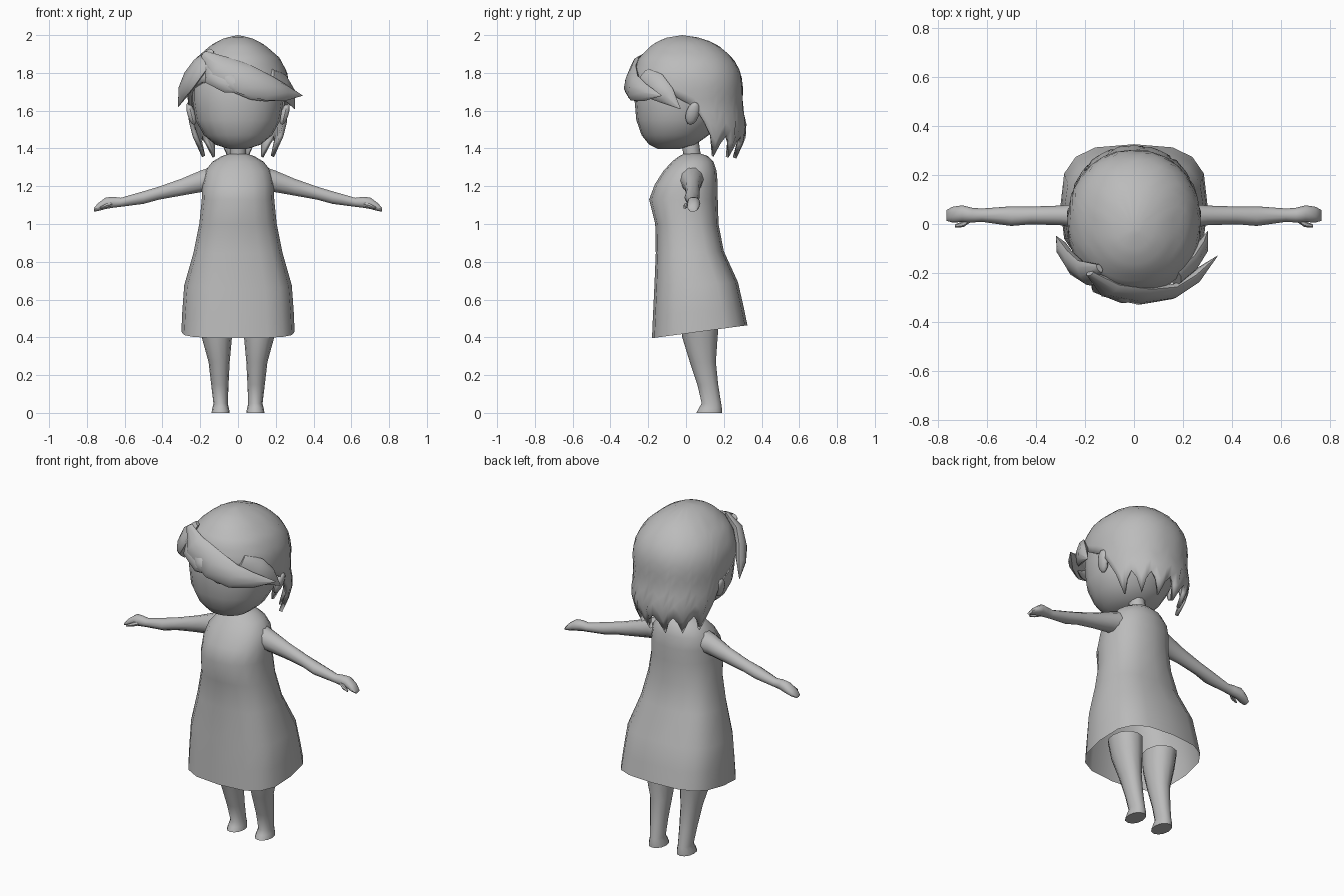
import bpy, bmesh, math
from mathutils import Vector

grey = bpy.data.materials.new("plain_grey")
grey.diffuse_color = (0.5, 0.5, 0.5, 1)


def finish(name, bm, angle=50):
    bmesh.ops.remove_doubles(bm, verts=bm.verts, dist=0.0005)
    bmesh.ops.recalc_face_normals(bm, faces=bm.faces)
    me = bpy.data.meshes.new(name)
    bm.to_mesh(me)
    bm.free()
    me.materials.append(grey)
    ob = bpy.data.objects.new(name, me)
    bpy.context.collection.objects.link(ob)
    bpy.ops.object.select_all(action='DESELECT')
    ob.select_set(True)
    bpy.context.view_layer.objects.active = ob
    bpy.ops.object.shade_smooth_by_angle(angle=math.radians(angle))
    return ob


def loft(name, rings, cap_start=True, cap_end=True, angle=50):
    """Skin a list of closed point rings."""
    bm = bmesh.new()
    vs = [[bm.verts.new(p) for p in r] for r in rings]
    n = len(rings[0])
    for a, b in zip(vs, vs[1:]):
        for i in range(n):
            j = (i + 1) % n
            bm.faces.new((a[i], a[j], b[j], b[i]))
    if cap_start:
        bm.faces.new(vs[0])
    if cap_end:
        bm.faces.new(vs[-1])
    return finish(name, bm, angle)


def oval(a, hw, yf, yb, power=2.0):
    """Point on a rounded outline; angle 0 is the front, 180 the back."""
    s, c = math.sin(a), -math.cos(a)
    e = 2 / power
    return (math.copysign(abs(s) ** e, s) * hw,
            (yf + yb) / 2 + math.copysign(abs(c) ** e, c) * (yb - yf) / 2)


def level(z, hw, yf, yb, n=16, power=2.0, tilt=0.0, cx=0.0):
    ring = []
    for i in range(n):
        x, y = oval(2 * math.pi * i / n, hw, yf, yb, power)
        ring.append((x + cx, y, z + tilt * y))
    return ring


# dress: flared, open at the hem
dress = [(0.42, 0.30, -0.18, 0.325, 3.0, 0.135), (0.53, 0.295, -0.175, 0.305, 2.9, 0.10),
         (0.67, 0.285, -0.168, 0.275, 2.8, 0.08), (0.85, 0.235, -0.16, 0.20, 2.6, 0.03),
         (1.00, 0.205, -0.163, 0.172, 2.4, 0), (1.13, 0.192, -0.195, 0.168, 2.3, 0),
         (1.21, 0.19, -0.165, 0.168, 2.3, 0), (1.28, 0.175, -0.12, 0.162, 2.2, 0),
         (1.33, 0.135, -0.075, 0.145, 2.1, 0), (1.36, 0.085, -0.035, 0.115, 2, 0),
         (1.372, 0.045, -0.008, 0.08, 2, 0)]
loft("dress", [level(z, w, f, b, 16, p, t) for z, w, f, b, p, t in dress], False, True)

# neck and head
loft("neck", [level(z, 0.045, -0.01 - d, 0.082 - d, 10) for z, d in ((1.34, 0), (1.47, 0.02))])
head = [(1.398, 0.05, -0.15, -0.03), (1.42, 0.12, -0.195, 0.05), (1.47, 0.18, -0.235, 0.12),
        (1.55, 0.225, -0.263, 0.17), (1.65, 0.24, -0.272, 0.20), (1.75, 0.24, -0.27, 0.22),
        (1.85, 0.20, -0.22, 0.20), (1.93, 0.10, -0.12, 0.10)]
loft("head", [level(*r, n=20, power=2.15) for r in head])

# limbs and ears, mirrored
arm = [(0.10, 0.03, 1.25, 0.075, 0.07), (0.20, 0.03, 1.225, 0.055, 0.06),
       (0.30, 0.035, 1.195, 0.04, 0.047), (0.42, 0.035, 1.163, 0.036, 0.036),
       (0.50, 0.032, 1.14, 0.04, 0.035), (0.62, 0.036, 1.115, 0.027, 0.025),
       (0.66, 0.036, 1.115, 0.03, 0.03), (0.70, 0.042, 1.11, 0.034, 0.032),
       (0.74, 0.038, 1.09, 0.032, 0.022), (0.763, 0.035, 1.075, 0.022, 0.010)]
leg = [(0.50, 0.12, 0.088, -0.035, 0.175), (0.40, 0.112, 0.08, -0.02, 0.167),
       (0.27, 0.10, 0.056, 0.02, 0.158), (0.15, 0.096, 0.046, 0.06, 0.17),
       (0.05, 0.092, 0.038, 0.083, 0.186), (0.025, 0.092, 0.044, 0.068, 0.19),
       (0.0, 0.092, 0.048, 0.055, 0.19)]
for s, side in ((-1, "left"), (1, "right")):
    rings = []
    for x, y, z, ry, rz in arm:
        rings.append([(s * x, y + ry * math.cos(k * math.pi / 5), z + rz * math.sin(k * math.pi / 5))
                      for k in range(10)])
    loft(side + "_arm", rings)
    # thumb
    thumb = [(0.665, 0.02, 1.105, 0.012), (0.695, 0.0, 1.098, 0.013), (0.73, -0.008, 1.085, 0.006)]
    loft(side + "_thumb", [[(s * x, y + r * math.cos(k * math.pi / 3), z + r * math.sin(k * math.pi / 3))
                            for k in range(6)] for x, y, z, r in thumb])
    loft(side + "_leg", [level(z, w, f, b, 12, 2.1, 0, s * cx) for z, cx, w, f, b in leg])
    bm = bmesh.new()
    bmesh.ops.create_uvsphere(bm, u_segments=10, v_segments=7, radius=1)
    for v in bm.verts:
        v.co = (s * (0.248 + 0.022 * v.co.x + 0.015 * v.co.z),
                0.035 + 0.036 * v.co.y + 0.012 * v.co.z, 1.585 + 0.06 * v.co.z)
    finish(side + "_ear", bm)

# hair shell: each column runs from a jagged edge up to the crown
shell = [(1.33, 0.20, -0.20, 0.265), (1.45, 0.25, -0.25, 0.315), (1.52, 0.268, -0.27, 0.322),
         (1.62, 0.262, -0.28, 0.298), (1.72, 0.272, -0.29, 0.302), (1.80, 0.262, -0.28, 0.292),
         (1.88, 0.22, -0.25, 0.248), (1.95, 0.14, -0.18, 0.165), (1.985, 0.072, -0.11, 0.085),
         (2.0, 0.0, -0.02, -0.02)]
edge = [(0, 1.76), (45, 1.75), (65, 1.72), (80, 1.67), (96, 1.62), (104, 1.53), (112, 1.43), (180, 1.42)]


def lerp_table(t, x):
    for a, b in zip(t, t[1:]):
        if x <= b[0]:
            k = max(0, (x - a[0]) / (b[0] - a[0]))
            return [p + (q - p) * k for p, q in zip(a[1:], b[1:])]
    return list(t[-1][1:])


COLS, ROWS = 56, 12
grid = []
for r in range(ROWS + 1):
    ring = []
    for c in range(COLS):
        deg = 360 * c / COLS
        low = lerp_table(edge, min(deg, 360 - deg))[0]
        if min(deg, 360 - deg) > 108:
            low += (-0.075, 0.0, 0.04, 0.0)[(c + 2) % 4]
        t = r / ROWS
        z = low + (2.0 - low) * (1 - (1 - t) ** 1.6)
        hw, f, b = lerp_table(shell, z)
        x, y = oval(math.radians(deg), hw, f, b, 2.15)
        ring.append((x, y, z))
    grid.append(ring)
hair = loft("hair", grid, False, False, 60)
mod = hair.modifiers.new("thickness", 'SOLIDIFY')
mod.thickness = 0.02
mod.offset = -1

# hair locks: flattened tapering strands lying on the head
CENTRE = Vector((0, 0, 1.68))


def lock(name, path, thick=0.028):
    pts = [Vector(p[:3]) for p in path]
    rings = []
    for i, p in enumerate(pts):
        tan = (pts[min(i + 1, len(pts) - 1)] - pts[max(i - 1, 0)]).normalized()
        out = p - CENTRE
        out = (out - tan * out.dot(tan)).normalized()
        wide = tan.cross(out)
        w = path[i][3]
        d = min(thick, w * 0.6)
        rings.append([p + wide * w * math.cos(k * math.pi / 4) + out * d * math.sin(k * math.pi / 4)
                      for k in range(8)])
    loft(name, rings)


lock("long_fringe", [(-0.18, -0.20, 1.90, 0.02), (-0.10, -0.265, 1.83, 0.07), (0.04, -0.292, 1.765, 0.085),
                     (0.16, -0.275, 1.72, 0.07), (0.25, -0.215, 1.695, 0.045), (0.34, -0.13, 1.68, 0.002)])
lock("lower_fringe", [(-0.16, -0.23, 1.84, 0.03), (-0.04, -0.295, 1.755, 0.05), (0.08, -0.285, 1.695, 0.04),
                      (0.15, -0.262, 1.67, 0.022), (0.21, -0.225, 1.655, 0.002)])
lock("right_side_lock", [(0.17, -0.22, 1.78, 0.05), (0.235, -0.165, 1.73, 0.075),
                         (0.275, -0.10, 1.68, 0.05), (0.30, -0.03, 1.61, 0.002)])
lock("left_side_lock", [(-0.14, -0.18, 1.92, 0.02), (-0.20, -0.20, 1.84, 0.065), (-0.255, -0.16, 1.765, 0.07),
                        (-0.29, -0.105, 1.70, 0.045), (-0.317, -0.05, 1.62, 0.002)])
lock("front_tuft", [(-0.16, -0.22, 1.86, 0.02), (-0.13, -0.262, 1.79, 0.06), (-0.05, -0.295, 1.735, 0.045),
                    (0.04, -0.295, 1.70, 0.002)])
